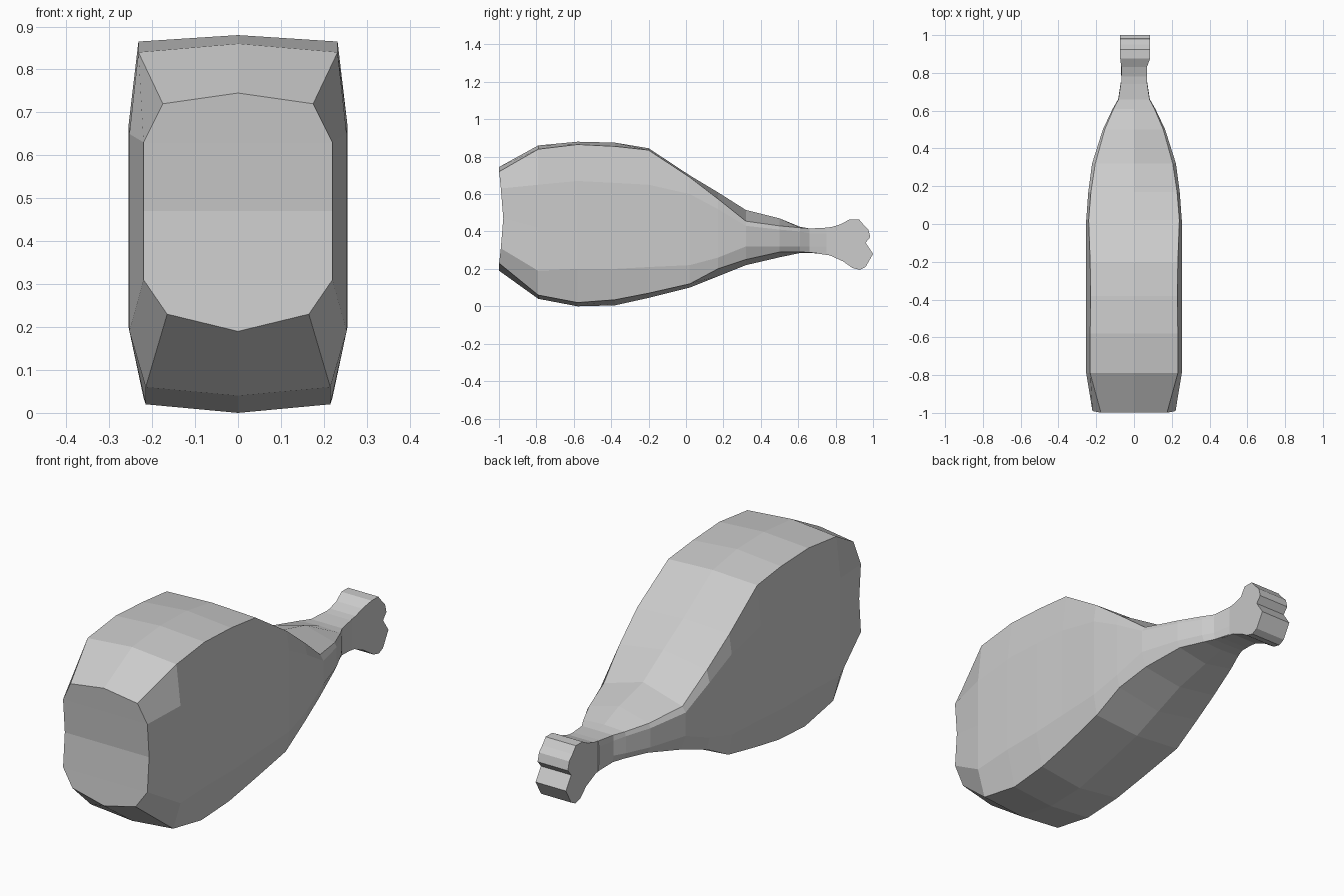
import bpy

# Meat cross-sections along y:
# (y, top centre z, top edge z, upper side z, lower side z, bottom edge z, bottom centre z,
#  top edge half width, side half width, bottom edge half width)
SECTIONS = [
    (-0.99, .745, .72, .63, .31, .23, .19, .175, .22, .165),
    (-0.79, .86, .84, .65, .19, .06, .04, .232, .253, .215),
    (-0.58, .88, .865, .67, .20, .02, .00, .232, .255, .215),
    (-0.38, .875, .855, .66, .20, .035, .005, .23, .255, .22),
    (-0.20, .845, .835, .65, .21, .07, .045, .232, .253, .225),
    (0.02, .70, .69, .60, .22, .12, .10, .24, .253, .235),
    (0.17, .61, .575, .52, .26, .20, .16, .228, .242, .228),
    (0.32, .515, .455, .43, .32, .25, .22, .205, .222, .20),
    (0.50, .47, .43, .41, .32, .29, .262, .155, .165, .15),
    (0.61, .425, .42, .40, .32, .29, .285, .108, .113, .10),
    (0.66, .416, .416, .39, .32, .288, .286, .082, .084, .08),
    (0.75, .42, .42, .39, .32, .278, .278, .069, .07, .069),
]

# Bone silhouette (y, z)
BONE = [(.70, .415), (.78, .424), (.83, .44), (.875, .465), (.925, .465), (.95, .435),
        (.975, .41), (.985, .37), (.96, .34), (1.0, .28), (.96, .21), (.93, .195),
        (.89, .205), (.84, .24), (.77, .272), (.70, .282)]


def make_object(name, verts, faces):
    mesh = bpy.data.meshes.new(name)
    mesh.from_pydata(verts, [], faces)
    obj = bpy.data.objects.new(name, mesh)
    bpy.context.collection.objects.link(obj)
    bpy.context.view_layer.objects.active = obj
    bpy.ops.object.mode_set(mode='EDIT')
    bpy.ops.mesh.select_all(action='SELECT')
    bpy.ops.mesh.normals_make_consistent(inside=False)
    bpy.ops.object.mode_set(mode='OBJECT')
    return obj


# Meat: loft through twelve-sided rings
verts, faces = [], []
for i, (y, tc, ts, u, l, bs, bc, wt, ws, wb) in enumerate(SECTIONS):
    dent = .013 if i == 0 else 0      # cut end is slightly hollow
    side = [(wt, y - dent * .7, ts), (ws, y, u), (ws, y + dent, (u + l) / 2),
            (ws, y, l), (wb, y - dent * .7, bs)]
    ring = [(0, y - dent * .7, tc)] + side + [(0, y - dent * .7, bc)]
    ring += [(-x, yy, z) for x, yy, z in reversed(side)]
    verts += ring

n = 12
for s in range(len(SECTIONS) - 1):
    for k in range(n):
        a, b = s * n + k, s * n + (k + 1) % n
        faces.append((a, b, b + n, a + n))

# Front cap in horizontal strips, plain cap at the narrow end
faces += [(0, 1, 2, 10, 11), (2, 3, 9, 10), (3, 4, 8, 9), (4, 5, 6, 7, 8)]
last = (len(SECTIONS) - 1) * n
faces.append(tuple(last + k for k in range(n)))
make_object("meat", verts, faces)

# Bone: knobbly silhouette extruded across x, a little wider at the knuckle
m = len(BONE)
verts = [(-.067 if y < .86 else -.073, y, z) for y, z in BONE]
verts += [(.068 if y < .86 else .085, y, z) for y, z in BONE]
faces = [tuple(range(m)), tuple(range(m, 2 * m))]
faces += [(k, (k + 1) % m, (k + 1) % m + m, k + m) for k in range(m)]
make_object("bone", verts, faces)
